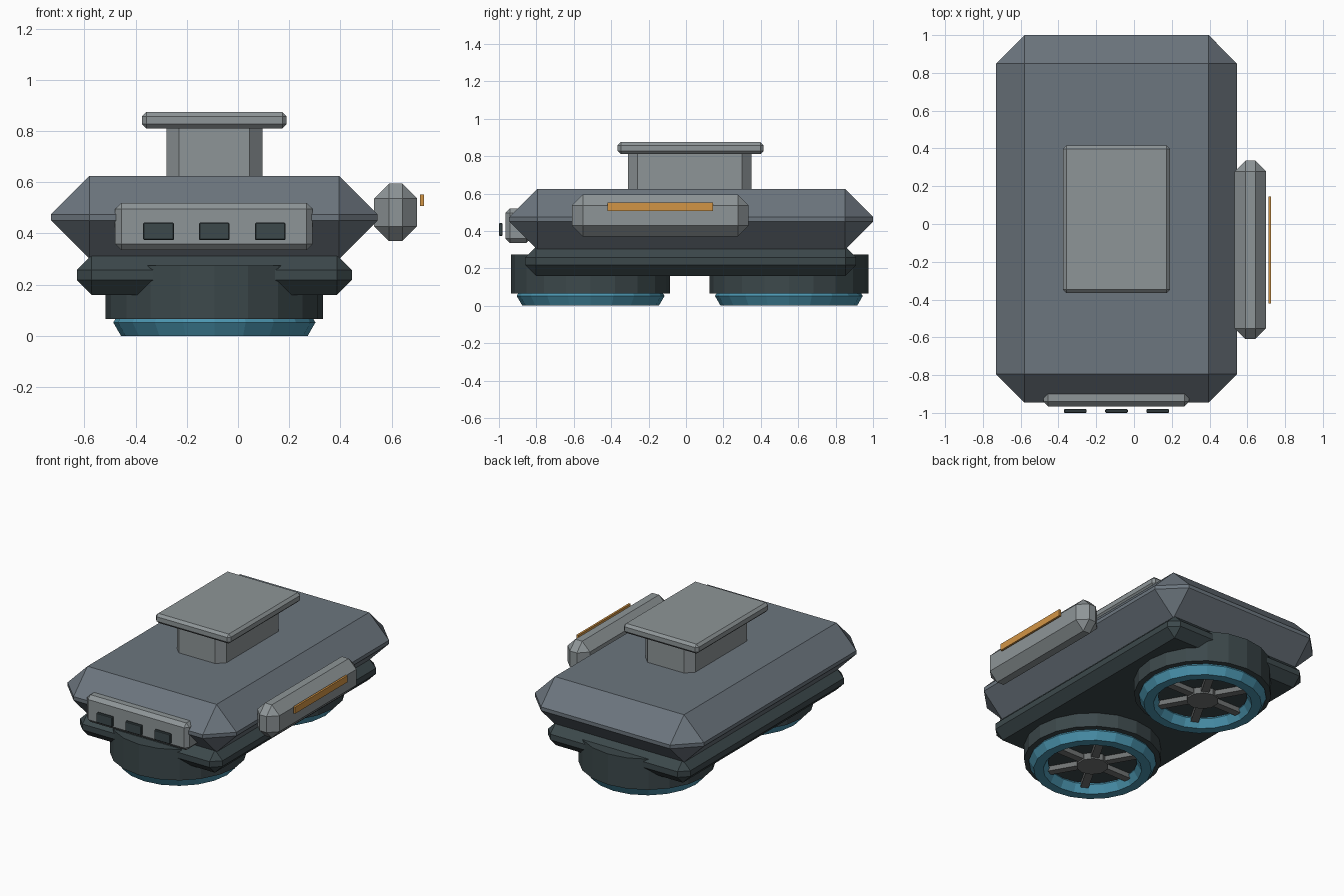
import bpy, bmesh, math
from mathutils import Matrix

if "Cube" in bpy.data.objects:
    bpy.data.objects.remove(bpy.data.objects["Cube"])


def material(name, r, g, b):
    m = bpy.data.materials.new(name)
    m.diffuse_color = (r, g, b, 1)
    m.use_nodes = True
    m.node_tree.nodes["Principled BSDF"].inputs["Base Color"].default_value = m.diffuse_color
    return m


HULL = material("slate", 0.15, 0.18, 0.21)
DARK = material("dark_teal", 0.045, 0.065, 0.07)
GREY = material("light_grey", 0.27, 0.30, 0.31)
METAL = material("metal", 0.16, 0.17, 0.17)
BLUE = material("blue_glow", 0.07, 0.30, 0.43)
AMBER = material("amber", 0.65, 0.30, 0.06)


def finish(bm, name, mat):
    me = bpy.data.meshes.new(name)
    bm.to_mesh(me)
    bm.free()
    me.materials.append(mat)
    ob = bpy.data.objects.new(name, me)
    bpy.context.collection.objects.link(ob)
    return ob


def box(name, x, y, z, bevel, mat):
    """Chamfered box from (min, max) ranges."""
    bm = bmesh.new()
    size = [r[1] - r[0] for r in (x, y, z)]
    mid = [(r[0] + r[1]) / 2 for r in (x, y, z)]
    bmesh.ops.create_cube(bm, size=1, matrix=Matrix.Translation(mid) @ Matrix.Diagonal((*size, 1)))
    if bevel:
        bmesh.ops.bevel(bm, geom=bm.edges[:], offset=bevel, segments=1,
                        profile=0.5, affect='EDGES')
    return finish(bm, name, mat)


def cylinder(name, cx, cy, z0, z1, r, sides, mat):
    bm = bmesh.new()
    bmesh.ops.create_cone(bm, cap_ends=True, segments=sides, radius1=r, radius2=r,
                          depth=z1 - z0, matrix=Matrix.Translation((cx, cy, (z0 + z1) / 2)))
    return finish(bm, name, mat)


CX = -0.0925

# body
box("hull", (-0.73, 0.545), (-0.945, 1.0), (0.30, 0.625), 0.15, HULL)
box("lower_skirt", (-0.63, 0.445), (-0.86, 0.91), (0.16, 0.315), 0.058, DARK)

# roof block and hatch
box("turret_base", (-0.28, 0.095), (-0.31, 0.35), (0.56, 0.86), 0.05, GREY)
box("roof_hatch", (-0.375, 0.19), (-0.365, 0.415), (0.81, 0.875), 0.017, GREY)

# side pod with light strip
box("side_pod", (0.532, 0.70), (-0.61, 0.335), (0.37, 0.595), 0.058, GREY)
box("pod_light", (0.712, 0.726), (-0.42, 0.145), (0.507, 0.552), 0, AMBER)

# front panel with three windows
box("front_panel", (-0.48, 0.292), (-0.965, -0.83), (0.335, 0.52), 0.024, GREY)
for i in range(3):
    x = CX + (i - 1) * 0.218
    box(f"front_window_{i + 1}", (x - 0.06, x + 0.06), (-1.0, -0.98), (0.374, 0.442), 0.004, DARK)

# two lift fans on the underside
for tag, cy in (("front", -0.51), ("rear", 0.55)):
    cylinder(f"{tag}_fan_housing", CX, cy, 0.065, 0.275, 0.425, 20, DARK)
    # glowing rim
    bpy.ops.mesh.primitive_torus_add(major_segments=20, minor_segments=6, major_radius=0.335,
                                     minor_radius=0.06, location=(CX, cy, 0.052))
    rim = bpy.context.object
    rim.name = f"{tag}_fan_rim"
    rim.data.materials.append(BLUE)
    # hub and three crossing bars making six spokes
    cylinder(f"{tag}_fan_hub", CX, cy, 0.022, 0.09, 0.10, 10, METAL)
    for k in range(3):
        bar = box(f"{tag}_fan_spokes_{k + 1}", (-0.3, 0.3), (-0.025, 0.025), (0.032, 0.075), 0, METAL)
        bar.location = (CX, cy, 0)
        bar.rotation_euler.z = k * math.pi / 3
